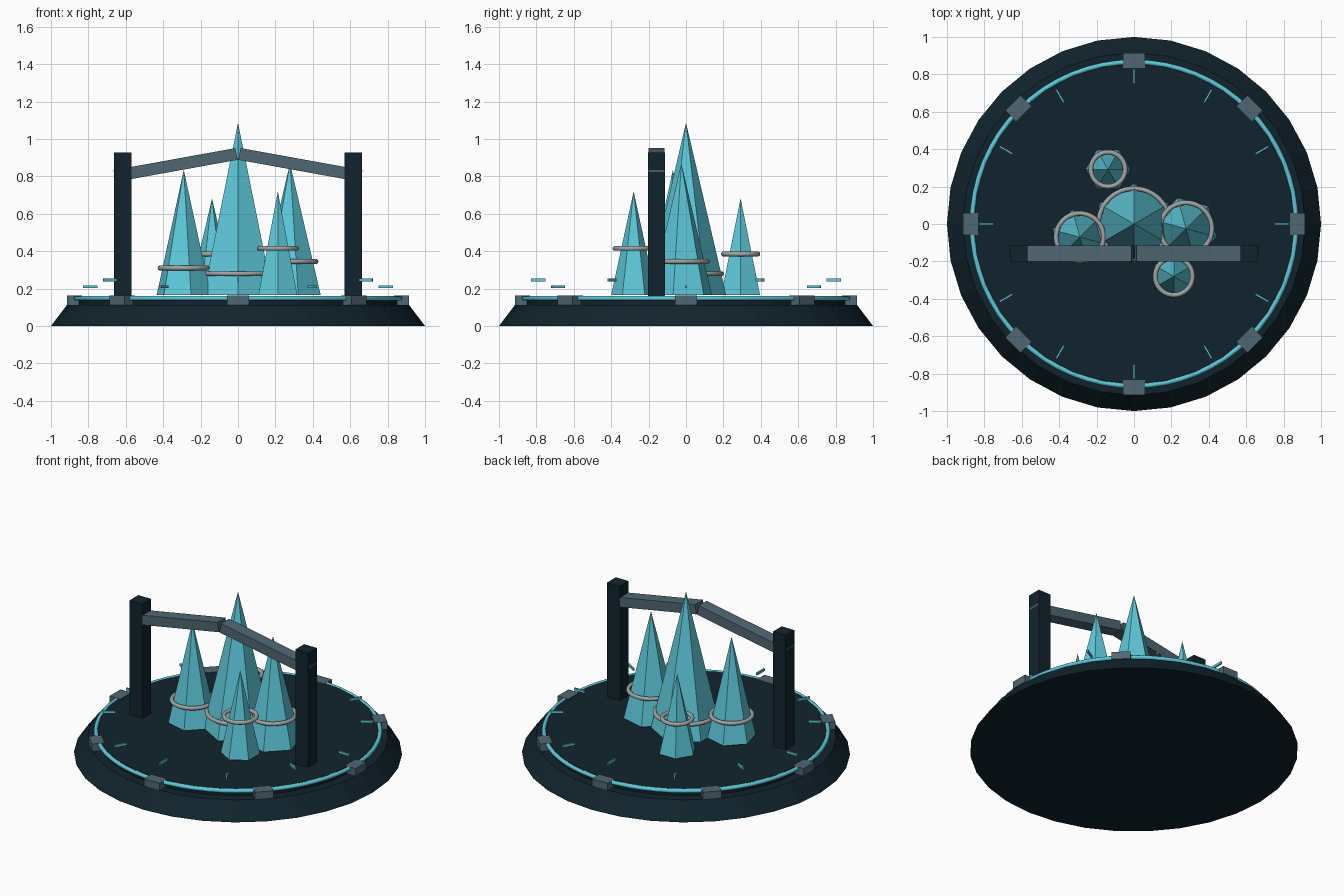
import bpy
from math import radians, cos, sin, atan2, hypot

cube = bpy.data.objects.get("Cube")
if cube:
    bpy.data.objects.remove(cube, do_unlink=True)


def material(name, rgb):
    m = bpy.data.materials.new(name)
    m.use_nodes = True
    m.diffuse_color = (*rgb, 1)
    bsdf = next(n for n in m.node_tree.nodes if n.type == "BSDF_PRINCIPLED")
    bsdf.inputs["Base Color"].default_value = (*rgb, 1)
    bsdf.inputs["Roughness"].default_value = 0.7
    return m


NAVY = material("dark navy", (0.0055, 0.017, 0.026))
TEAL = material("bright teal", (0.11, 0.58, 0.70))
SLATE = material("slate", (0.08, 0.135, 0.17))
SILVER = material("silver grey", (0.35, 0.37, 0.37))


def finish(name, mat):
    ob = bpy.context.object
    ob.name = name
    ob.data.materials.append(mat)
    return ob


def frustum(name, mat, sides, r1, r2, z1, z2, at=(0, 0), turn=0):
    bpy.ops.mesh.primitive_cone_add(
        vertices=sides, radius1=r1, radius2=r2, depth=z2 - z1,
        location=(*at, (z1 + z2) / 2), rotation=(0, 0, radians(turn)))
    return finish(name, mat)


def box(name, mat, size, loc, rot=(0, 0, 0)):
    bpy.ops.mesh.primitive_cube_add(size=1, location=loc, rotation=rot)
    ob = finish(name, mat)
    ob.scale = size
    return ob


def ring(name, mat, radius, tube, loc, segments=48):
    bpy.ops.mesh.primitive_torus_add(
        major_radius=radius, minor_radius=tube, major_segments=segments,
        minor_segments=10, location=loc)
    bpy.ops.object.shade_smooth_by_angle(angle=radians(50))
    return finish(name, mat)


# Sloped base, floor plate and glowing rim
frustum("base", NAVY, 32, 1.0, 0.915, 0, 0.112)
frustum("floor_plate", NAVY, 32, 0.856, 0.856, 0.112, 0.158)
ring("rim_ring", TEAL, 0.866, 0.0135, (0, 0, 0.149), 64)

# Clamps around the rim
for i in range(8):
    a = radians(45 * i)
    box(f"rim_clamp_{i + 1}", SLATE, (0.08, 0.115, 0.05),
        (0.875 * cos(a), 0.875 * sin(a), 0.137), (0, 0, a))

# Floating marks at alternating heights
for i in range(12):
    a = radians(30 * i)
    box(f"floating_mark_{i + 1}", TEAL, (0.08, 0.01, 0.016),
        (0.79 * cos(a), 0.79 * sin(a), 0.245 if i % 2 else 0.21), (0, 0, a))

# Crystals, each with a band: position, radius, tip height, turn, band height, band radius
crystals = {
    "centre": ((0, 0), 0.215, 1.087, 0, 0.28, 0.19),
    "right": ((-0.29, -0.07), 0.15, 0.835, 15, 0.31, 0.127),
    "left": ((0.278, -0.025), 0.17, 0.87, 15, 0.345, 0.139),
    "front": ((0.213, -0.28), 0.12, 0.72, 0, 0.415, 0.1),
    "back": ((-0.139, 0.292), 0.12, 0.683, 30, 0.385, 0.092),
}
for name, (at, r, tip, turn, band_z, band_r) in crystals.items():
    frustum(f"{name}_crystal", TEAL, 6, r, 0, 0.165, tip, at, turn)
    ring(f"{name}_crystal_band", SILVER, band_r, 0.013, (*at, band_z))

# Posts and the two sloping beams between them
inner, outer = (0.008, 0.92), (0.66, 0.802)
dx, dz = outer[0] - inner[0], outer[1] - inner[1]
for side, s in (("left", 1), ("right", -1)):
    box(f"{side}_post", NAVY, (0.094, 0.092, 0.775), (s * 0.617, -0.157, 0.54))
    box(f"{side}_beam", SLATE, (hypot(dx, dz), 0.085, 0.064),
        (s * (inner[0] + outer[0]) / 2, -0.157, (inner[1] + outer[1]) / 2),
        (0, -s * atan2(dz, dx), 0))
